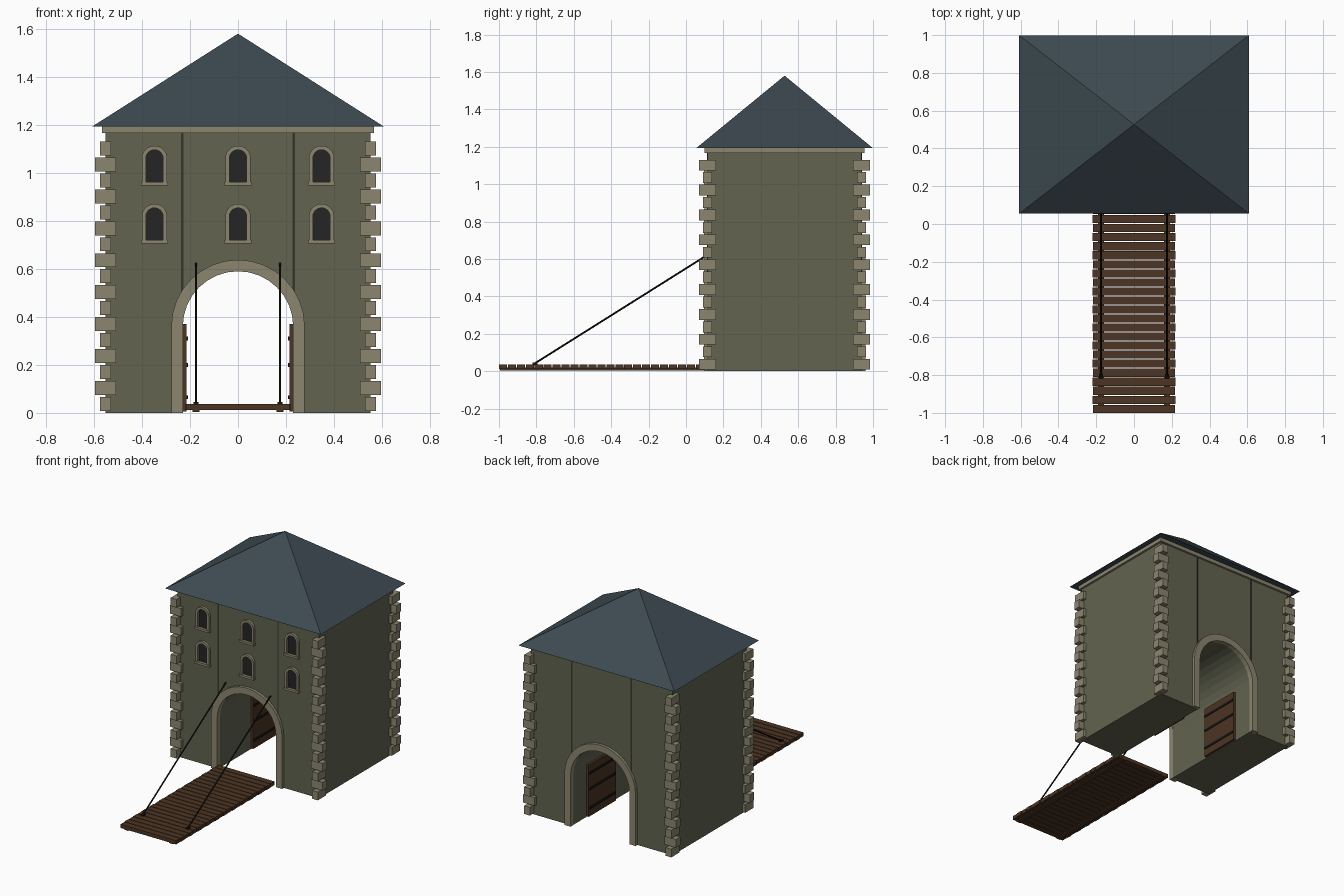
import bpy, bmesh, math
from mathutils import Vector

cube = bpy.data.objects.get("Cube")
if cube:
    bpy.data.objects.remove(cube, do_unlink=True)


def material(name, r, g, b):
    m = bpy.data.materials.new(name)
    m.use_nodes = True
    m.diffuse_color = (r, g, b, 1)
    bsdf = next(n for n in m.node_tree.nodes if n.type == 'BSDF_PRINCIPLED')
    bsdf.inputs["Base Color"].default_value = (r, g, b, 1)
    bsdf.inputs["Roughness"].default_value = 0.9
    return m


STONE = material("olive stone", 0.122, 0.125, 0.080)
TRIM = material("pale trim stone", 0.262, 0.238, 0.162)
SLATE = material("blue slate", 0.046, 0.068, 0.082)
WOOD = material("brown wood", 0.072, 0.035, 0.017)
IRON = material("black iron", 0.009, 0.009, 0.008)
GLASS = material("dark window", 0.018, 0.018, 0.018)
SEAM = material("dark seam", 0.035, 0.036, 0.024)


def finish(name, bm, mat):
    bmesh.ops.recalc_face_normals(bm, faces=bm.faces)
    mesh = bpy.data.meshes.new(name)
    bm.to_mesh(mesh)
    bm.free()
    mesh.materials.append(mat)
    ob = bpy.data.objects.new(name, mesh)
    bpy.context.collection.objects.link(ob)
    return ob


def box(name, xs, ys, zs, mat):
    bm = bmesh.new()
    bmesh.ops.create_cube(bm, size=1)
    for v in bm.verts:
        v.co = [r[0] if c < 0 else r[1] for c, r in zip(v.co, (xs, ys, zs))]
    return finish(name, bm, mat)


def prism(name, outline, y0, y1, mat):
    """Extrude an x/z outline along y."""
    bm = bmesh.new()
    face = bm.faces.new([bm.verts.new((x, y0, z)) for x, z in outline])
    new = bmesh.ops.extrude_face_region(bm, geom=[face])["geom"]
    for v in new:
        if isinstance(v, bmesh.types.BMVert):
            v.co.y = y1
    return finish(name, bm, mat)


def arch(cx, radius, base, spring, steps=16):
    """Round-headed outline, from the left foot over to the right foot."""
    pts = [(cx - radius, base)]
    for i in range(steps + 1):
        a = math.pi * (1 - i / steps)
        pts.append((cx + radius * math.cos(a), spring + radius * math.sin(a)))
    return pts + [(cx + radius, base)]


def arch_frame(name, cx, outer, inner, base, spring, y0, y1, mat):
    ring = arch(cx, outer, base, spring) + arch(cx, inner, base, spring)[::-1]
    return prism(name, ring, y0, y1, mat)


YC = 0.527                 # middle of the tower in y
HX, HY = 0.552, 0.412      # half sizes of the walls
FRONT, BACK = YC - HY, YC + HY
TOP, SPRING = 1.17, 0.36

# Tower walls with an arched passage right through
walls = [(-HX, 0), (-HX, TOP), (HX, TOP), (HX, 0)]
prism("tower_walls", walls + arch(0, 0.232, 0, SPRING)[::-1], FRONT, BACK, STONE)

# Gate surrounds and wall seams on the front and back
for side, y, d in (("front", FRONT, -1), ("back", BACK, 1)):
    arch_frame(side + "_gate_surround", 0, 0.278, 0.23, 0, SPRING,
               y + d * 0.02, y - d * 0.015, TRIM)
    for s in (-1, 1):
        xs = sorted((s * 0.228, s * 0.237))
        box(side + "_wall_seam", xs, sorted((y - d * 0.01, y + d * 0.003)),
            (0.5, TOP), SEAM)

# Alternating corner stones
for sx in (-1, 1):
    for y in (FRONT, BACK):
        for k in range(17):
            wx, wy = (0.0225, 0.0455) if k % 2 == 0 else (0.044, 0.0245)
            x, z = sx * HX, 0.0375 + k * 0.0665
            box("corner_stone", (x - wx, x + wx), (y - wy, y + wy),
                (z - 0.029, z + 0.029), TRIM)

# Cornice and pyramid roof
box("cornice", (-0.567, 0.567), (FRONT - 0.015, BACK + 0.015), (1.167, 1.195), TRIM)
bm = bmesh.new()
rim = [bm.verts.new((sx * 0.608, YC + sy * 0.472, 1.193))
       for sx, sy in ((-1, -1), (1, -1), (1, 1), (-1, 1))]
peak = bm.verts.new((0, YC, 1.58))
bm.faces.new(rim)
for i in range(4):
    bm.faces.new((rim[i], rim[(i + 1) % 4], peak))
finish("roof", bm, SLATE)

# Front windows
for cx in (-0.348, 0, 0.348):
    for z in (0.706, 0.948):
        arch_frame("window_frame", cx, 0.053, 0.036, z + 0.01, z + 0.112,
                   FRONT - 0.018, FRONT + 0.01, TRIM)
        prism("window_pane", arch(cx, 0.04, z + 0.01, z + 0.112),
              FRONT - 0.004, FRONT + 0.004, GLASS)
        box("window_sill", (cx - 0.057, cx + 0.057), (FRONT - 0.024, FRONT + 0.01),
            (z, z + 0.015), TRIM)

# Open door leaves against the passage walls, with iron bands
for s in (-1, 1):
    for i in range(4):
        y = 0.475 + i * 0.076
        box("door_board", sorted((s * 0.214, s * 0.234)), (y, y + 0.0755),
            (0.005, 0.37), WOOD)
    for z in (0.065, 0.2, 0.31):
        box("door_band", sorted((s * 0.209, s * 0.216)), (0.48, 0.774),
            (z - 0.008, z + 0.008), IRON)

# Drawbridge planks on two beams
COUNT = 23
pitch = 1.1 / COUNT
for i in range(COUNT):
    y = -1 + i * pitch
    w = 0.22 if i % 2 else 0.217
    box("bridge_plank", (-w, w), (y, y + pitch - 0.005), (0.011, 0.037), WOOD)
for s in (-1, 1):
    x = s * 0.175
    box("bridge_beam", (x - 0.015, x + 0.015), (-0.995, 0.1), (0.003, 0.02), WOOD)

    # Lifting chains with their anchors
    box("chain_anchor", (x - 0.01, x + 0.01), (-0.82, -0.795), (0.03, 0.046), IRON)
    a, b = Vector((x, -0.808, 0.042)), Vector((x, FRONT, 0.622))
    bm = bmesh.new()
    bmesh.ops.create_cone(bm, cap_ends=True, segments=8, radius1=0.005,
                          radius2=0.005, depth=(b - a).length)
    chain = finish("lifting_chain", bm, IRON)
    chain.location = (a + b) / 2
    chain.rotation_euler = (b - a).to_track_quat('Z', 'Y').to_euler()
